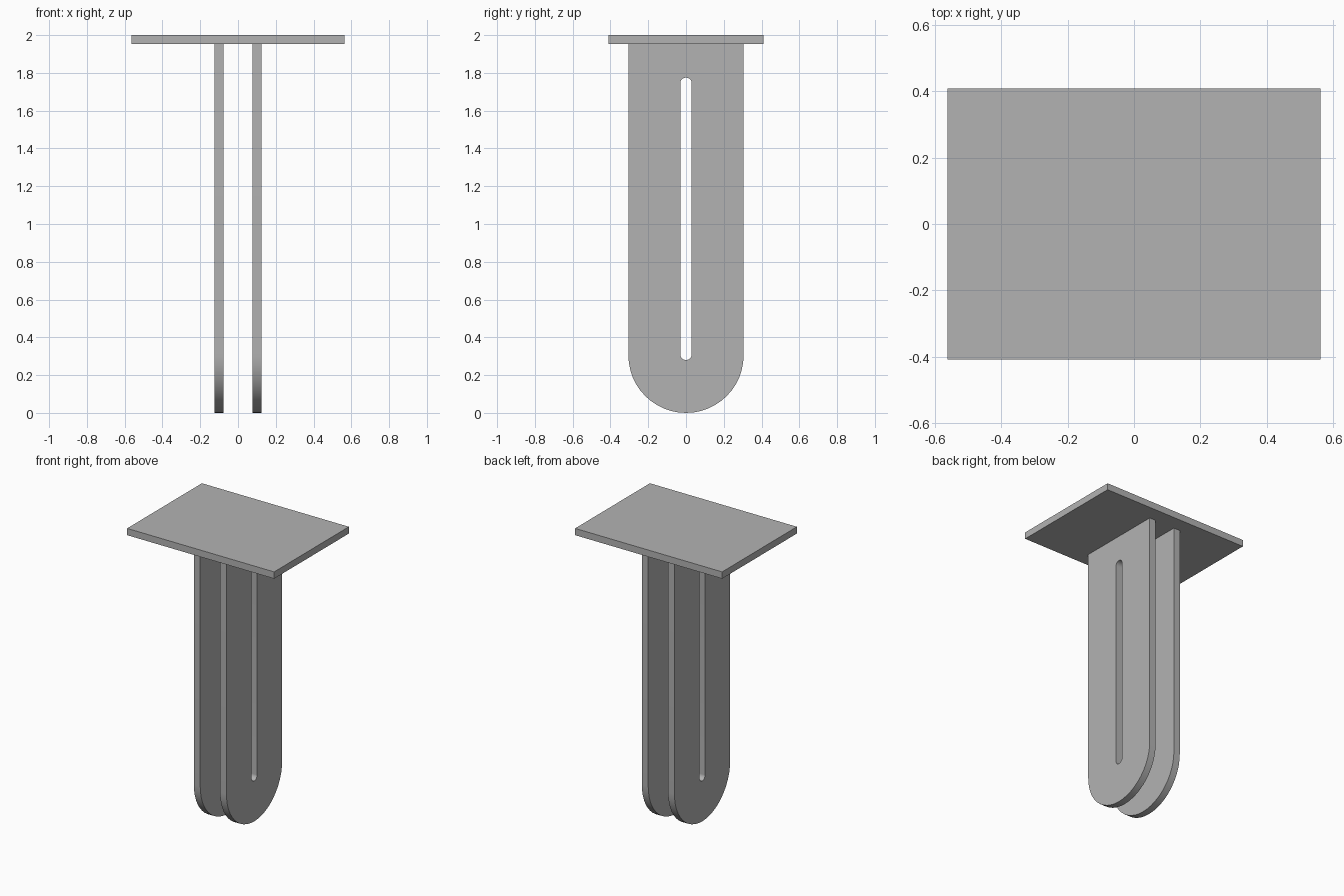
import bpy, bmesh
from math import pi, sin, cos

cube = bpy.data.objects.get("Cube")
if cube:
    bpy.data.objects.remove(cube, do_unlink=True)

grey = bpy.data.materials.new("plain_grey")
grey.use_nodes = True
grey.diffuse_color = (0.45, 0.45, 0.45, 1)
grey.node_tree.nodes["Principled BSDF"].inputs["Base Color"].default_value = grey.diffuse_color

TOP, PLATE_BOTTOM = 2.0, 1.953
WIDTH, DEPTH = 1.126, 0.818
RADIUS, SLOT_RADIUS = 0.305, 0.03
SLOT_LOW, SLOT_HIGH = 0.31, 1.745      # centres of the slot's round ends
INNER_X, OUTER_X = 0.076, 0.125
STEPS = 24


def finish(name, bm):
    bmesh.ops.recalc_face_normals(bm, faces=bm.faces)
    mesh = bpy.data.meshes.new(name)
    bm.to_mesh(mesh)
    bm.free()
    mesh.materials.append(grey)
    obj = bpy.data.objects.new(name, mesh)
    bpy.context.collection.objects.link(obj)
    return obj


def slotted_strap(name, x, thickness):
    """Flat strap with a round lower end and a long slot, in the YZ plane."""
    outer, inner = [], []
    for i in range(STEPS + 1):          # upper end: square outside, round slot
        a = pi * i / STEPS
        outer.append((RADIUS * cos(a), PLATE_BOTTOM))
        inner.append((SLOT_RADIUS * cos(a), SLOT_HIGH + SLOT_RADIUS * sin(a)))
    for i in range(STEPS + 1):          # lower end: round outside and slot
        a = pi + pi * i / STEPS
        outer.append((RADIUS * cos(a), RADIUS + RADIUS * sin(a)))
        inner.append((SLOT_RADIUS * cos(a), SLOT_LOW + SLOT_RADIUS * sin(a)))

    bm = bmesh.new()
    rings = [[bm.verts.new((x, y, z)) for y, z in ring] for ring in (outer, inner)]
    count = len(outer)
    for i in range(count):
        j = (i + 1) % count
        bm.faces.new((rings[0][i], rings[0][j], rings[1][j], rings[1][i]))
    side = bmesh.ops.extrude_face_region(bm, geom=bm.faces[:], use_keep_orig=True)
    moved = [v for v in side["geom"] if isinstance(v, bmesh.types.BMVert)]
    bmesh.ops.translate(bm, verts=moved, vec=(thickness, 0, 0))
    obj = finish(name, bm)

    # Smooth the round ends, keep the rims sharp
    bpy.ops.object.select_all(action="DESELECT")
    obj.select_set(True)
    bpy.context.view_layer.objects.active = obj
    bpy.ops.object.shade_smooth_by_angle(angle=pi / 6)


# Top plate
bm = bmesh.new()
bmesh.ops.create_cube(bm, size=1)
bmesh.ops.scale(bm, verts=bm.verts, vec=(WIDTH, DEPTH, TOP - PLATE_BOTTOM))
bmesh.ops.translate(bm, verts=bm.verts, vec=(0, 0, (TOP + PLATE_BOTTOM) / 2))
finish("top_plate", bm)

# Pair of hanging straps
slotted_strap("left_strap", INNER_X, OUTER_X - INNER_X)
slotted_strap("right_strap", -OUTER_X, OUTER_X - INNER_X)
